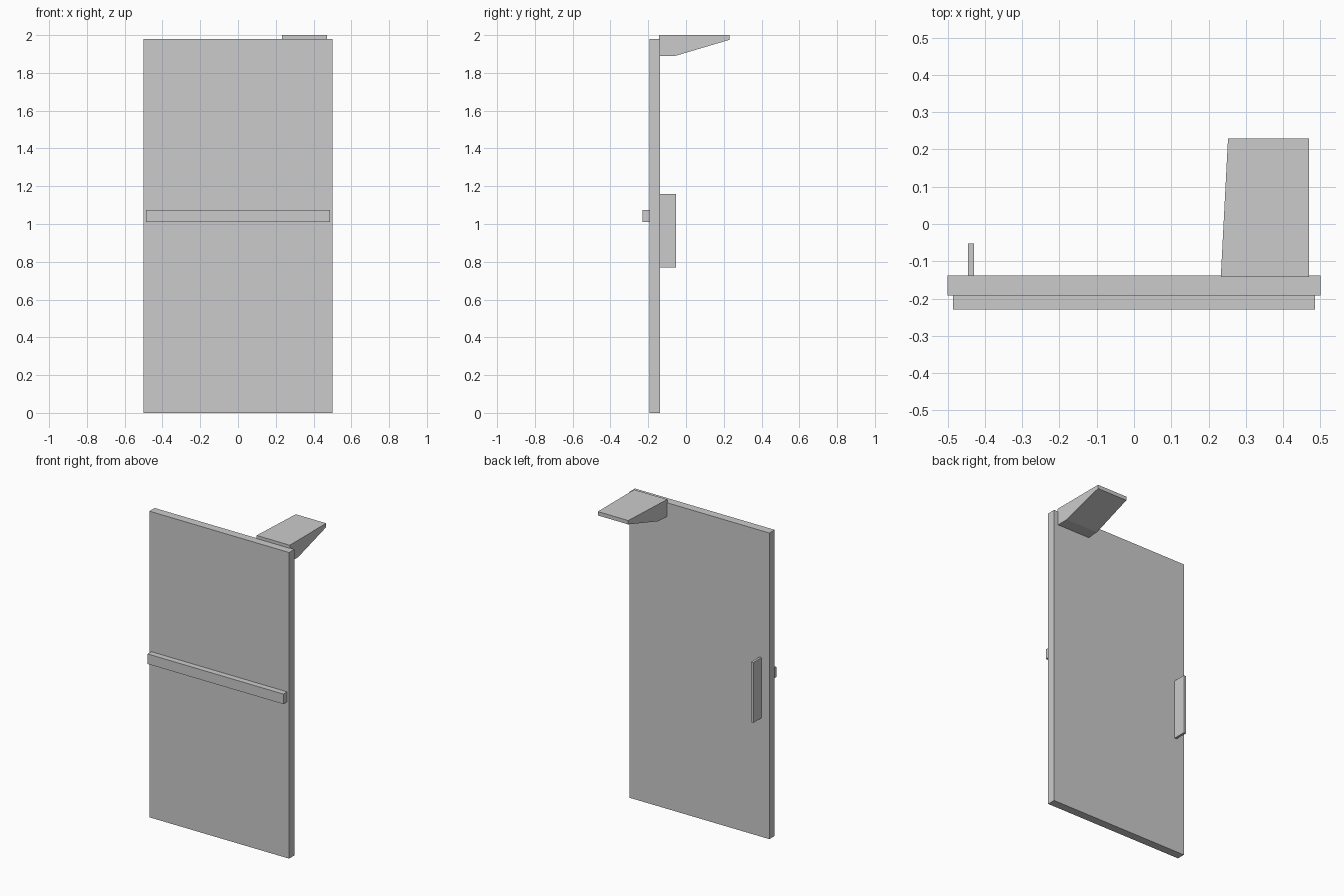
import bpy, bmesh

if "Cube" in bpy.data.objects:
    bpy.data.objects.remove(bpy.data.objects["Cube"])


def make_object(name, bm):
    bmesh.ops.recalc_face_normals(bm, faces=bm.faces)
    mesh = bpy.data.meshes.new(name)
    bm.to_mesh(mesh)
    bm.free()
    obj = bpy.data.objects.new(name, mesh)
    bpy.context.collection.objects.link(obj)
    return obj


def box(name, x, y, z):
    bm = bmesh.new()
    bmesh.ops.create_cube(bm, size=1)
    for v in bm.verts:
        v.co = [r[0] if c < 0 else r[1] for c, r in zip(v.co, (x, y, z))]
    return make_object(name, bm)


# Door leaf, push bar on the front, pull handle on the back
box("door_panel", (-0.5, 0.5), (-0.192, -0.138), (0, 1.98))
box("push_bar", (-0.486, 0.486), (-0.23, -0.19), (1.01, 1.075))
box("pull_handle", (-0.445, -0.429), (-0.14, -0.053), (0.77, 1.16))

# Closer bracket: side profile (y, z) spanned in x, left side tapering to the rear
profile = [(-0.142, 2.0), (0.23, 2.0), (0.23, 1.975), (-0.057, 1.89), (-0.142, 1.89)]
bm = bmesh.new()
left = [bm.verts.new((0.233 + 0.052 * (y + 0.142), y, z)) for y, z in profile]
right = [bm.verts.new((0.47, y, z)) for y, z in profile]
bm.faces.new(left)
bm.faces.new(right)
for i in range(len(profile)):
    j = (i + 1) % len(profile)
    bm.faces.new((left[i], left[j], right[j], right[i]))
make_object("door_closer_bracket", bm)
